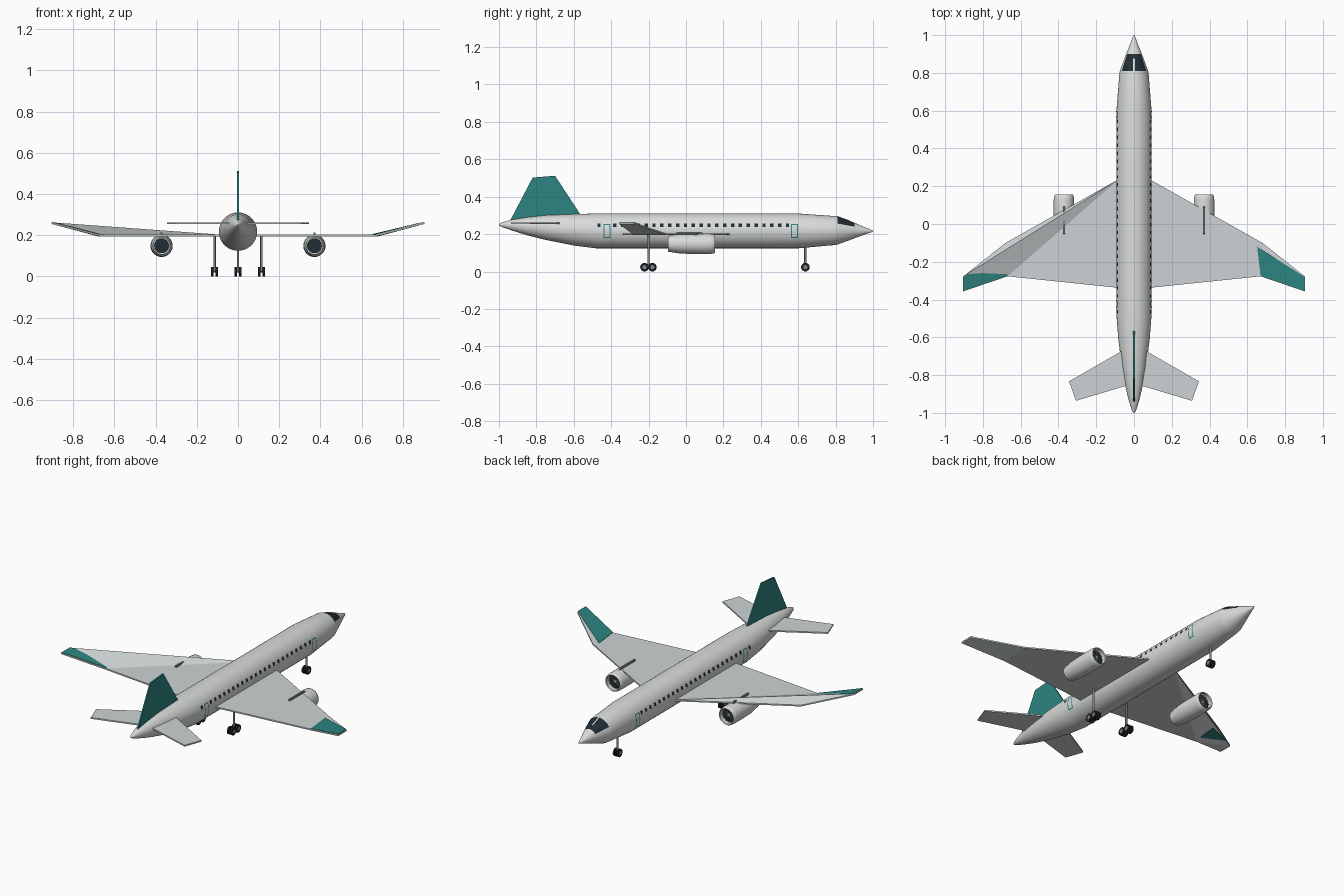
import bpy, bmesh
from math import sin, cos, pi, sqrt, radians
from mathutils import Vector, Matrix

if "Cube" in bpy.data.objects:
    bpy.data.objects.remove(bpy.data.objects["Cube"], do_unlink=True)


def material(name, rgb):
    m = bpy.data.materials.new(name)
    m.use_nodes = True
    m.diffuse_color = (*rgb, 1)
    m.node_tree.nodes["Principled BSDF"].inputs["Base Color"].default_value = (*rgb, 1)
    return m


WHITE = material("fuselage white", (.70, .72, .71))
GREY = material("wing grey", (.61, .65, .66))
TEAL = material("teal paint", (.025, .23, .22))
DARK = material("dark glass", (.015, .025, .035))
METAL = material("gear metal", (.22, .25, .27))
TYRE = material("tyre black", (.012, .013, .015))

R, AXIS = .093, .217     # cabin radius and centre height


def finish(name, bm, *mats, smooth=False):
    bmesh.ops.recalc_face_normals(bm, faces=bm.faces)
    mesh = bpy.data.meshes.new(name)
    bm.to_mesh(mesh)
    bm.free()
    for m in mats:
        mesh.materials.append(m)
    ob = bpy.data.objects.new(name, mesh)
    bpy.context.collection.objects.link(ob)
    if smooth:
        bpy.ops.object.select_all(action='DESELECT')
        ob.select_set(True)
        bpy.context.view_layer.objects.active = ob
        bpy.ops.object.shade_smooth_by_angle(angle=radians(32))
    return ob


def lathe(name, rings, mats, x=0, segs=36, paint=None):
    """Rings are (y, radius, z centre); paint picks a material per strip and angle."""
    bm = bmesh.new()
    loops = [[bm.verts.new((x + r * cos(2 * pi * i / segs), y, z + r * sin(2 * pi * i / segs)))
              for i in range(segs)] for y, r, z in rings]
    for k in range(len(loops) - 1):
        for i in range(segs):
            j = (i + 1) % segs
            f = bm.faces.new((loops[k][i], loops[k][j], loops[k + 1][j], loops[k + 1][i]))
            if paint:
                f.material_index = paint(k, 360 * (i + .5) / segs)
    bm.faces.new(loops[0])
    bm.faces.new(loops[-1])
    return finish(name, bm, *mats, smooth=True)


def slab(name, pts, offset, mat, faces=None):
    """Thin plate: an outline moved both ways along offset, with optional face split."""
    bm = bmesh.new()
    n, off = len(pts), Vector(offset)
    top = [bm.verts.new(Vector(p) + off) for p in pts]
    low = [bm.verts.new(Vector(p) - off) for p in pts]
    for f in faces or [range(n)]:
        bm.faces.new([top[i] for i in f])
        bm.faces.new([low[i] for i in reversed(f)])
    for i in range(n):
        j = (i + 1) % n
        bm.faces.new((top[i], low[i], low[j], top[j]))
    return finish(name, bm, mat)


def cylinder(name, centre, radius, length, axis, mat, segs=20):
    bm = bmesh.new()
    turn = Vector((0, 0, 1)).rotation_difference(Vector(axis)).to_matrix().to_4x4()
    bmesh.ops.create_cone(bm, cap_ends=True, segments=segs, radius1=radius, radius2=radius,
                          depth=length, matrix=Matrix.Translation(centre) @ turn)
    return finish(name, bm, mat, smooth=True)


def skin_patch(bm, side, y0, y1, z0, z1, lift=.0015):
    """Rectangle that follows the curve of the cabin wall."""
    rows = []
    for i in range(5):
        z = z0 + (z1 - z0) * i / 4
        x = side * (sqrt(R * R - (z - AXIS) ** 2) + lift)
        rows.append([bm.verts.new((x, y, z)) for y in (y0, y1)])
    for a, b in zip(rows, rows[1:]):
        f = bm.faces.new((a[0], a[1], b[1], b[0]))
        f.normal_update()
        if f.normal.x * side < 0:
            f.normal_flip()


# Fuselage with the cockpit glass painted on one strip
body = [(-1, .003, .25), (-.985, .012, .25), (-.93, .029, .248), (-.85, .048, .242),
        (-.75, .066, .235), (-.6, .084, .223), (-.48, R, AXIS), (.6, R, AXIS),
        (.8, .077, .219), (.81, .075, .219), (.9, .042, .219), (.96, .018, .217),
        (.99, .007, .216), (1, .002, .216)]
lathe("fuselage", body, (WHITE, DARK),
      paint=lambda k, a: 1 if k == 9 and 30 < a < 150 else 0)
slab("cockpit_divider", [(-.004, .808, .295), (.004, .808, .295),
                         (.004, .875, .2715), (-.004, .875, .2715)], (0, 0, .002), WHITE)

# Cabin windows and door frames
glass, frames = bmesh.new(), bmesh.new()
for side in (-1, 1):
    for i in range(25):
        if i != 1:
            y = -.465 + .042 * i
            skin_patch(glass, side, y - .009, y + .009, .237, .256)
    for y in (-.423, .58):
        lo, hi, w = y - .019, y + .019, .006
        skin_patch(frames, side, lo, lo + w, .178, .255)
        skin_patch(frames, side, hi - w, hi, .178, .255)
        skin_patch(frames, side, lo + w, hi - w, .178, .178 + w)
        skin_patch(frames, side, lo + w, hi - w, .255 - w, .255)
for name, bm, mat in (("cabin_windows", glass, DARK), ("door_frames", frames, TEAL)):
    mesh = bpy.data.meshes.new(name)
    bm.to_mesh(mesh)
    bm.free()
    mesh.materials.append(mat)
    bpy.context.collection.objects.link(bpy.data.objects.new(name, mesh))

# Tail fin
slab("tail_fin", [(0, -.94, .272), (0, -.82, .502), (0, -.70, .512), (0, -.565, .305)],
     (.004, 0, 0), TEAL)

wing = [(.08, .238, .198), (.68, -.10, .198), (.905, -.278, .258),
        (.905, -.357, .258), (.67, -.277, .198), (.08, -.338, .198)]
tip = [(.652, -.12, .204), (.903, -.28, .264), (.903, -.355, .264), (.67, -.275, .204)]
tailplane = [(.02, -.647, .257), (.344, -.833, .257), (.307, -.936, .257), (.02, -.85, .257)]
folds = {1: [(0, 1, 4, 5), (1, 2, 3, 4)],
         -1: [(0, 1, 2), (0, 2, 4), (0, 4, 5), (2, 3, 4)]}

for side, label in ((1, "left"), (-1, "right")):
    def mirror(pts):
        return [(side * x, y, z) for x, y, z in pts]

    # Wing, painted tip and tailplane
    slab(label + "_wing", mirror(wing), (0, 0, .004), GREY, folds[side])
    slab(label + "_wing_tip_paint", mirror(tip), (0, 0, .001), TEAL)
    slab(label + "_tailplane", mirror(tailplane), (0, 0, .004), GREY)

    # Engine nacelle with hollow intake, fan and pylon
    ex, ez = side * .371, .148
    nacelle = [(-.08, .034), (-.095, .036), (-.095, .042), (-.03, .052), (.03, .054), (.13, .054),
               (.15, .051), (.155, .047), (.15, .043), (.12, .042)]
    lathe(label + "_engine", [(y, r, ez) for y, r in nacelle], (WHITE, DARK), x=ex, segs=28)
    cylinder(label + "_fan_disc", (ex, .123, ez), .042, .006, (0, 1, 0), DARK, 28)
    cylinder(label + "_exhaust", (ex, -.085, ez), .035, .016, (0, 1, 0), DARK, 28)
    lathe(label + "_fan_hub", [(.126, .011, ez), (.138, .008, ez), (.146, .001, ez)],
          (METAL,), x=ex, segs=16)
    blades = bmesh.new()
    for i in range(12):
        place = (Matrix.Translation((ex, .13, ez)) @ Matrix.Rotation(i * pi / 6, 4, 'Y')
                 @ Matrix.Translation((0, 0, .025)) @ Matrix.Diagonal((.004, .004, .032, 1)))
        bmesh.ops.create_cube(blades, size=1, matrix=place)
    finish(label + "_fan_blades", blades, METAL)
    slab(label + "_pylon", [(ex, -.055, .19), (ex, -.05, .212), (ex, .085, .212), (ex, .1, .19)],
         (.005, 0, 0), METAL)


def landing_gear(name, x, y, top, axles):
    cylinder(name + "_strut", (x, y, (top + .025) / 2), .006, top - .025, (0, 0, 1), METAL, 12)
    for a, dy in enumerate(axles):
        cylinder(f"{name}_axle_{a}", (x, y + dy, .023), .004, .03, (1, 0, 0), METAL, 10)
        for s in (-1, 1):
            cylinder(f"{name}_wheel_{a}_{s}", (x + s * .0105, y + dy, .023), .023, .011,
                     (1, 0, 0), TYRE)
            cylinder(f"{name}_hub_{a}_{s}", (x + s * .0135, y + dy, .023), .011, .007,
                     (1, 0, 0), METAL, 14)
    if len(axles) > 1:
        slab(name + "_bogie", [(x, y - .022, .02), (x, y + .022, .02),
                               (x, y + .022, .027), (x, y - .022, .027)], (.004, 0, 0), METAL)


# Landing gear
landing_gear("nose_gear", 0, .638, .14, (0,))
landing_gear("left_main_gear", .114, -.201, .196, (-.021, .021))
landing_gear("right_main_gear", -.114, -.201, .196, (-.021, .021))
